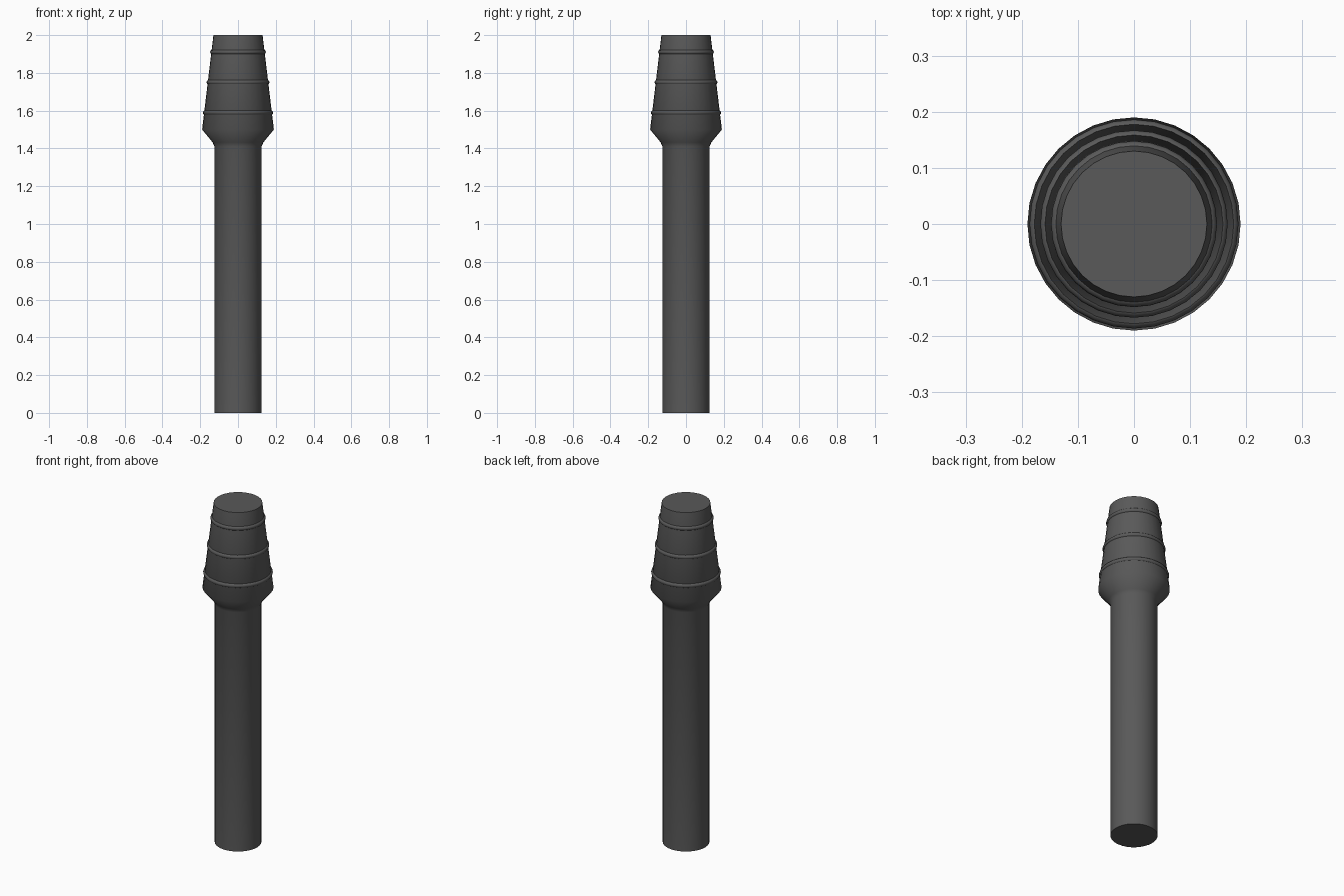
import bpy, bmesh, math

if "Cube" in bpy.data.objects:
    bpy.data.objects.remove(bpy.data.objects["Cube"])

SEGMENTS = 32


def lathe(name, profile):
    """Revolve a (radius, z) profile around the z axis."""
    bm = bmesh.new()
    verts = [bm.verts.new((r, 0, z)) for r, z in profile]
    edges = [bm.edges.new(pair) for pair in zip(verts, verts[1:])]
    bmesh.ops.spin(bm, geom=verts + edges, cent=(0, 0, 0), axis=(0, 0, 1),
                   angle=math.tau, steps=SEGMENTS, use_duplicate=False)
    bmesh.ops.remove_doubles(bm, verts=bm.verts, dist=1e-5)
    bmesh.ops.recalc_face_normals(bm, faces=bm.faces)
    mesh = bpy.data.meshes.new(name)
    bm.to_mesh(mesh)
    bm.free()
    obj = bpy.data.objects.new(name, mesh)
    bpy.context.collection.objects.link(obj)
    finish(obj)


def finish(obj):
    """Smooth shading with crisp rims, plus dark grey colour."""
    bpy.ops.object.select_all(action='DESELECT')
    obj.select_set(True)
    bpy.context.view_layer.objects.active = obj
    bpy.ops.object.shade_smooth_by_angle(angle=math.radians(50))
    obj.data.materials.append(dark)


dark = bpy.data.materials.new("dark_grey")
dark.diffuse_color = (0.1, 0.1, 0.1, 1)
dark.use_nodes = True
dark.node_tree.nodes["Principled BSDF"].inputs["Base Color"].default_value = dark.diffuse_color

# Straight shaft, flared collar and tapering head, closed at both ends
lathe("shaft_and_head", [(0, 0), (0.125, 0), (0.125, 1.41), (0.134, 1.432),
                         (0.19, 1.5), (0.13, 2.0), (0, 2.0)])

# Thin raised bands around the head
for i, z in enumerate((1.59, 1.75, 1.91)):
    head_radius = 0.19 - 0.12 * (z - 1.5)
    bpy.ops.mesh.primitive_torus_add(
        major_radius=head_radius - 0.006, minor_radius=0.013,
        major_segments=SEGMENTS, minor_segments=10, location=(0, 0, z))
    band = bpy.context.object
    band.name = f"head_band_{i + 1}"
    finish(band)
